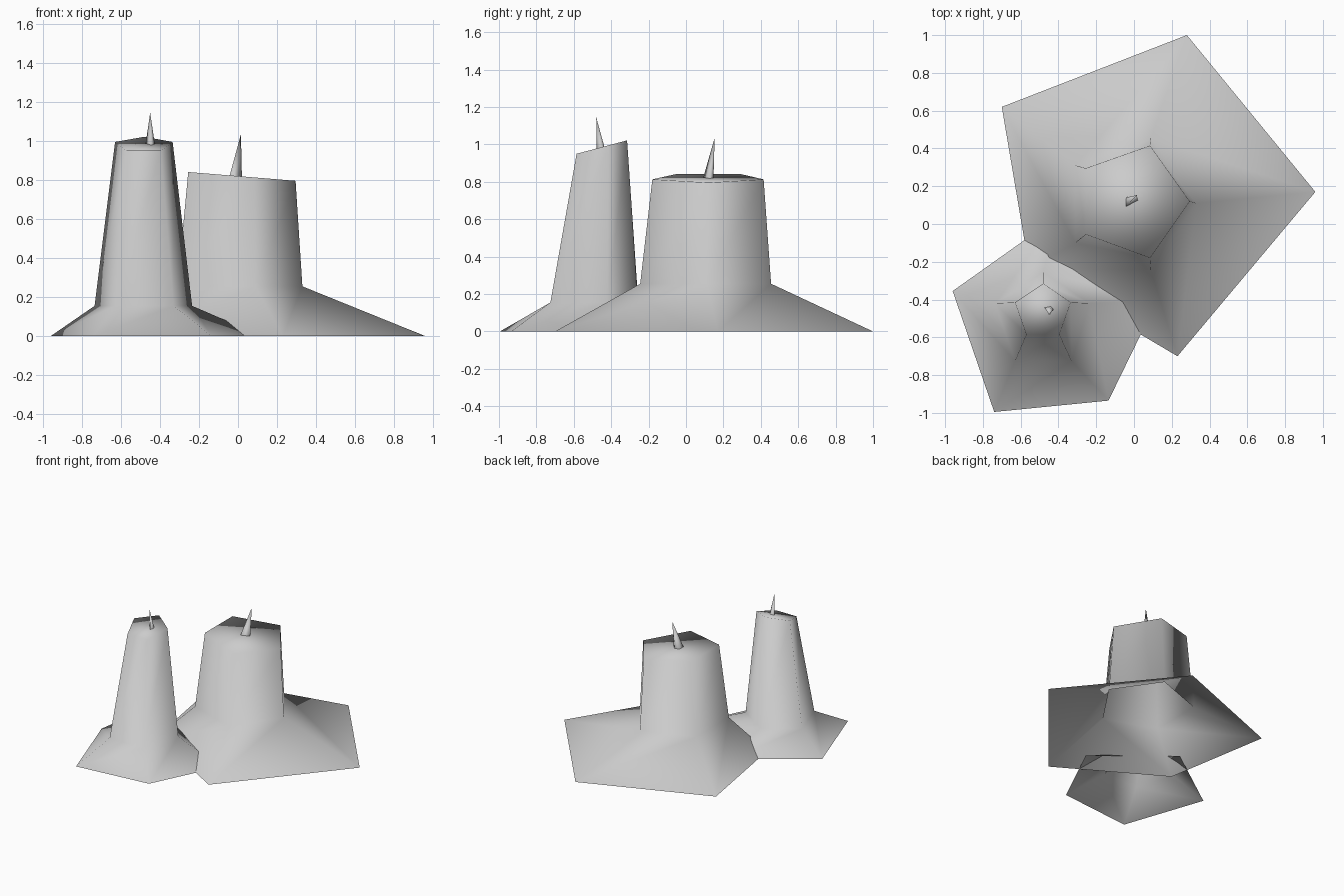
import bpy
from mathutils import Vector

cube = bpy.data.objects.get("Cube")
if cube:
    bpy.data.objects.remove(cube)

grey = bpy.data.materials.new("plain_grey")
grey.use_nodes = True
colour = (0.6, 0.6, 0.6, 1)
grey.diffuse_color = colour
grey.node_tree.nodes["Principled BSDF"].inputs["Base Color"].default_value = colour


def make(name, verts, faces):
    mesh = bpy.data.meshes.new(name)
    mesh.from_pydata(verts, [], faces)
    mesh.materials.append(grey)
    mesh.shade_smooth()
    obj = bpy.data.objects.new(name, mesh)
    bpy.context.collection.objects.link(obj)
    return obj


def loft(name, rings, cap_last=True):
    """Skin rings of equal size from the bottom up, open underneath."""
    n = len(rings[0])
    verts = [p for ring in rings for p in ring]
    faces = [(r * n + i, r * n + (i + 1) % n, (r + 1) * n + (i + 1) % n, (r + 1) * n + i)
             for r in range(len(rings) - 1) for i in range(n)]
    if cap_last:
        faces.append(tuple(range(len(verts) - n, len(verts))))
    return make(name, verts, faces)


def level(points, height):
    return [(x, y, height) for x, y in points]


def wick(name, base, height, tip):
    n = len(base)
    make(name, level(base, height) + [tip], [(i, (i + 1) % n, n) for i in range(n)])


# Wide candle: spread pool of wax, five-sided body, top sloping down to +x
pool = [(0.96, 0.17), (0.28, 1.0), (-0.70, 0.62), (-0.555, -0.235), (0.23, -0.70)]
foot = [(0.33, 0.11), (0.09, 0.455), (-0.31, 0.31), (-0.31, -0.10), (0.09, -0.245)]
rim = [(0.295, 0.12), (0.085, 0.415), (-0.255, 0.295), (-0.255, -0.055), (0.085, -0.18)]
loft("wide_candle", [level(pool, 0), level(foot, 0.255),
                     [(x, y, 0.82 - 0.082 * x) for x, y in rim]])
wick("wide_candle_wick", [(0.02, 0.125), (-0.005, 0.147), (-0.043, 0.14), (-0.045, 0.09)],
     0.815, (0.015, 0.153, 1.035))

# Tall candle: smaller pool, slimmer body, top sloping down to the front
pool = [(-0.96, -0.355), (-0.74, -0.995), (-0.135, -0.935), (0.124, -0.404), (-0.41, 0.035)]
foot = [(-0.735, -0.42), (-0.63, -0.725), (-0.33, -0.725), (-0.235, -0.42), (-0.48, -0.255)]
rim = [(-0.63, -0.415), (-0.57, -0.585), (-0.395, -0.585), (-0.335, -0.415), (-0.48, -0.315)]
loft("tall_candle", [level(pool, 0), level(foot, 0.155),
                     [(x, y, 1.105 + 0.265 * y) for x, y in rim]])
wick("tall_candle_wick", [(-0.475, -0.44), (-0.445, -0.478), (-0.425, -0.45), (-0.44, -0.433)],
     0.975, (-0.45, -0.48, 1.145))
